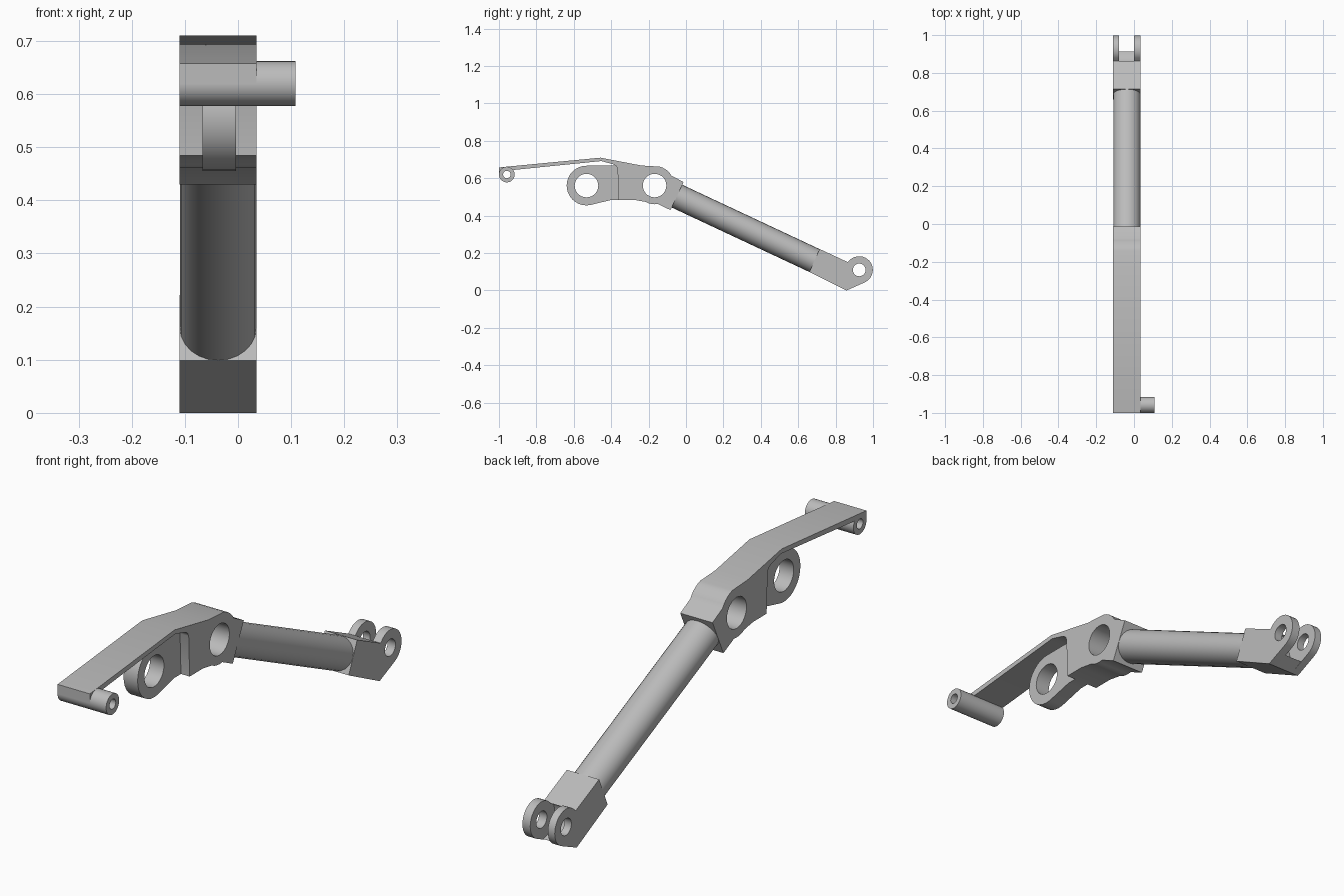
import bpy, math
from mathutils import Matrix, Vector

cube = bpy.data.objects.get("Cube")
if cube:
    bpy.data.objects.remove(cube, do_unlink=True)

metal = bpy.data.materials.new("grey metal")
metal.use_nodes = True
grey = (0.5, 0.5, 0.5, 1)
metal.diffuse_color = grey
metal.node_tree.nodes["Principled BSDF"].inputs["Base Color"].default_value = grey

LEFT, RIGHT = 0.035, -0.11
MID = (LEFT + RIGHT) / 2


def finish(obj):
    obj.data.materials.clear()
    obj.data.materials.append(metal)
    bpy.ops.object.select_all(action='DESELECT')
    obj.select_set(True)
    bpy.context.view_layer.objects.active = obj
    bpy.ops.object.shade_smooth_by_angle(angle=math.radians(35))


def arc(center, radius, start=0, end=360, steps=28):
    """Points on an arc in the side plane, angles in degrees."""
    span = steps if abs(end - start) == 360 else steps - 1
    angles = [math.radians(start + (end - start) * i / span) for i in range(steps)]
    return [(center[0] + radius * math.cos(a), center[1] + radius * math.sin(a)) for a in angles]


def plate(name, x0, x1, *outlines):
    """Side profile (first outline) with holes (the others), extruded across x."""
    curve = bpy.data.curves.new(name, 'CURVE')
    curve.dimensions = '2D'
    curve.fill_mode = 'BOTH'
    curve.extrude = (x1 - x0) / 2
    for points in outlines:
        spline = curve.splines.new('POLY')
        spline.points.add(len(points) - 1)
        for p, (y, z) in zip(spline.points, points):
            p.co = (y, z, 0, 1)
        spline.use_cyclic_u = True
    temp = bpy.data.objects.new(name + "_profile", curve)
    bpy.context.collection.objects.link(temp)
    bpy.context.view_layer.update()
    mesh = bpy.data.meshes.new_from_object(temp.evaluated_get(bpy.context.evaluated_depsgraph_get()))
    bpy.data.objects.remove(temp, do_unlink=True)
    mesh.transform(Matrix(((0, 0, 1, (x0 + x1) / 2), (1, 0, 0, 0), (0, 1, 0, 0), (0, 0, 0, 1))))
    obj = bpy.data.objects.new(name, mesh)
    bpy.context.collection.objects.link(obj)
    finish(obj)
    return obj


# Main body with the long thin lever arm
hub = (-0.168, 0.561)
body = [(-1, 0.658), (-0.457, 0.71), (-0.238, 0.668)]
body += arc(hub, 0.105, 75, 30, 6)
body += [(-0.013, 0.58), (-0.083, 0.43)]
body += arc(hub, 0.1, 280, 240, 5)
body += [(-0.275, 0.484), (-0.36, 0.484), (-0.366, 0.65), (-0.372, 0.664), (-0.387, 0.674),
         (-0.452, 0.692), (-0.917, 0.645), (-0.95, 0.648), (-0.99, 0.635), (-1, 0.62)]
plate("body_and_arm", RIGHT, LEFT, body, arc(hub, 0.063))

# Narrow lug in front of the body
eye = (-0.532, 0.561)
lug = arc(eye, 0.106, 90, 280, 18) + [(-0.4, 0.484), (-0.35, 0.484), (-0.35, 0.667)]
plate("front_lug", -0.067, -0.004, lug, arc(eye, 0.063))

# Pin tube at the tip of the arm
pin = (-0.958, 0.62)
plate("pin_tube", RIGHT, 0.108, arc(pin, 0.042), arc(pin, 0.02))

# Sloping rod
start, end = Vector((MID, -0.06, 0.51)), Vector((MID, 0.70, 0.154))
axis = end - start
bpy.ops.mesh.primitive_cylinder_add(vertices=24, radius=1, depth=1)
rod = bpy.context.object
rod.name = "rod"
across = Vector((1, 0, 0))
along = axis.normalized()
up = along.cross(across)
turn = Matrix((across, up, along)).transposed().to_4x4()
rod.data.transform(Matrix.Translation((start + end) / 2) @ turn
                   @ Matrix.Diagonal((0.072, 0.067, axis.length, 1)))
finish(rod)

# Clevis at the rod end: solid middle block and two eyed cheeks
eyelet = (0.926, 0.11)
base = [(0.858, 0), (0.66, 0.099), (0.714, 0.222), (0.864, 0.152)]
middle = base + arc(eyelet, 0.084, 150, 262, 10)
plate("clevis_block", -0.079, 0, middle)
cheek = base + arc(eyelet, 0.073, 140, -65, 20)
for name, x0, x1 in (("right_cheek", RIGHT, -0.079), ("left_cheek", 0, LEFT)):
    plate(name, x0, x1, cheek, arc(eyelet, 0.034))
